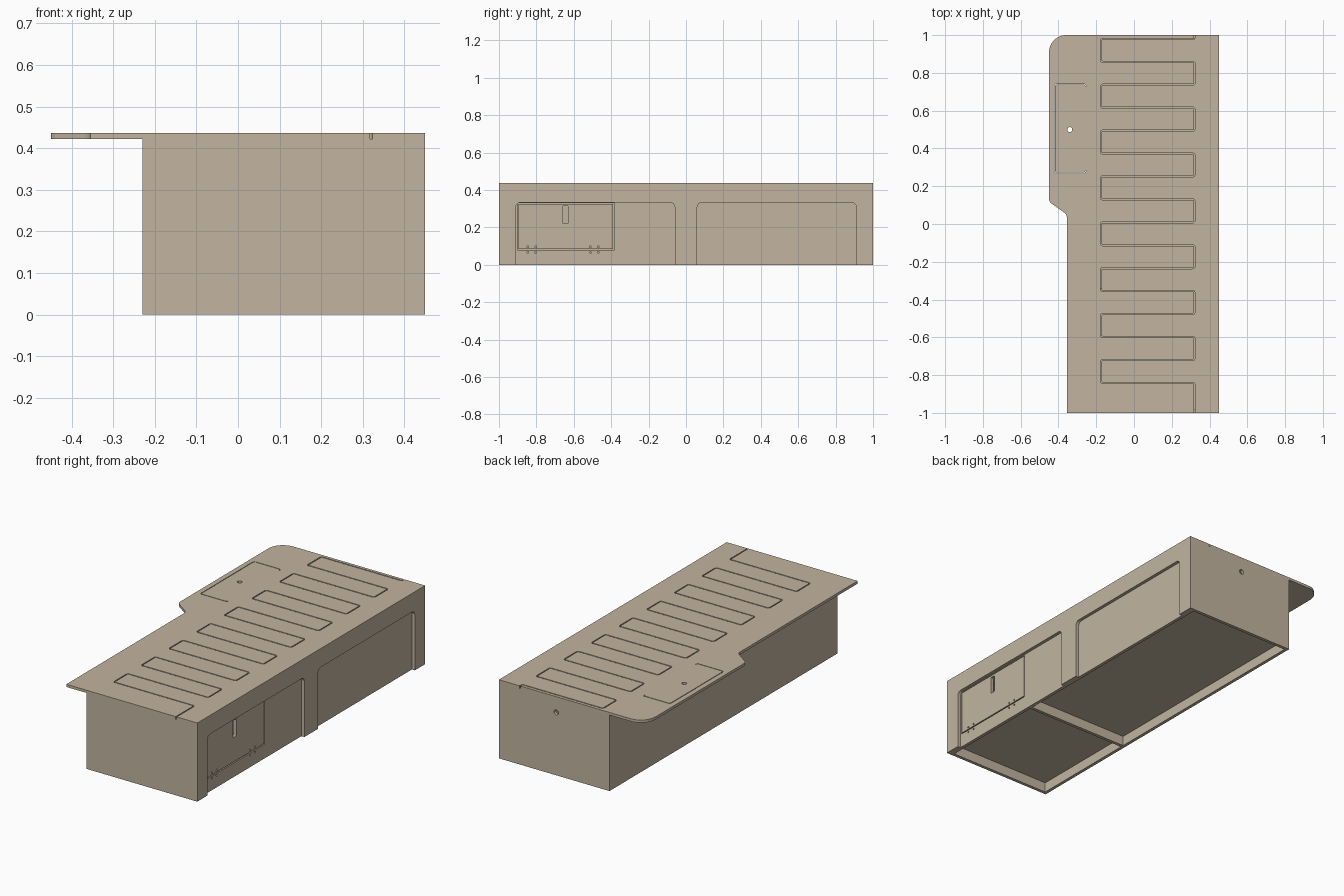
import bpy, bmesh, math
from mathutils import Vector

if "Cube" in bpy.data.objects:
    bpy.data.objects.remove(bpy.data.objects["Cube"])

T = 0.018          # wall panel thickness
ZT, H = 0.422, 0.437   # underside and top of the bed board

mat = bpy.data.materials.new("plywood tan")
mat.diffuse_color = (0.54, 0.46, 0.35, 1)
mat.use_nodes = True
mat.node_tree.nodes["Principled BSDF"].inputs["Base Color"].default_value = mat.diffuse_color


def rounded(pts, r, closed=False, n=4):
    """Round the corners of a polyline; r is one radius or one per point."""
    rs = r if isinstance(r, (list, tuple)) else [r] * len(pts)
    out = []
    for i, p in enumerate(pts):
        if rs[i] == 0 or (not closed and i in (0, len(pts) - 1)):
            out.append(p)
            continue
        p = Vector(p)
        a, b = Vector(pts[i - 1]) - p, Vector(pts[(i + 1) % len(pts)]) - p
        ang = a.angle(b)
        d = min(rs[i] / math.tan(ang / 2), a.length * 0.48, b.length * 0.48)
        s, e = p + a.normalized() * d, p + b.normalized() * d
        c = p + (a.normalized() + b.normalized()).normalized() * (d / math.cos(ang / 2))
        rad = (s - c).length
        for k in range(n + 1):
            q = (s - c).lerp(e - c, k / n).normalized() * rad + c
            out.append((q.x, q.y))
    return out


def offset(pts, d):
    """Shift an open polyline sideways with mitred corners."""
    vs = [Vector(p) for p in pts]
    nor = []
    for a, b in zip(vs, vs[1:]):
        t = (b - a).normalized()
        nor.append(Vector((-t.y, t.x)))
    out = []
    for i, v in enumerate(vs):
        n1, n2 = nor[max(i - 1, 0)], nor[min(i, len(nor) - 1)]
        m = (n1 + n2) / (1 + n1.dot(n2))
        q = v + m * d
        out.append((q.x, q.y))
    return out


def rect(u0, u1, v0, v1):
    return [(u0, v0), (u1, v0), (u1, v1), (u0, v1)]


def circle(u, v, r, n=16):
    return [(u + r * math.cos(2 * math.pi * k / n), v + r * math.sin(2 * math.pi * k / n))
            for k in range(n)]


def plate(name, loops, axis, lo, hi):
    """Flat board with holes: nested loops filled and extruded along an axis."""
    cu = bpy.data.curves.new(name, 'CURVE')
    cu.dimensions = '2D'
    cu.fill_mode = 'BOTH'
    cu.extrude = (hi - lo) / 2
    for lp in loops:
        s = cu.splines.new('POLY')
        s.points.add(len(lp) - 1)
        for pt, (u, v) in zip(s.points, lp):
            pt.co = (u, v, 0, 1)
        s.use_cyclic_u = True
        s.use_smooth = False
    tmp = bpy.data.objects.new(name + "_tmp", cu)
    bpy.context.collection.objects.link(tmp)
    dg = bpy.context.evaluated_depsgraph_get()
    me = bpy.data.meshes.new_from_object(tmp.evaluated_get(dg))
    bpy.data.objects.remove(tmp)
    mid = (lo + hi) / 2
    for vert in me.vertices:
        u, v, w = vert.co
        w += mid
        vert.co = {'z': (u, v, w), 'x': (w, u, v), 'y': (u, w, v)}[axis]
    bm = bmesh.new()
    bm.from_mesh(me)
    bmesh.ops.remove_doubles(bm, verts=bm.verts, dist=1e-5)
    bmesh.ops.recalc_face_normals(bm, faces=bm.faces)
    for f in bm.faces:
        f.smooth = False
        f.material_index = 0
    bm.to_mesh(me)
    bm.free()
    me.materials.clear()
    me.materials.append(mat)
    ob = bpy.data.objects.new(name, me)
    bpy.context.collection.objects.link(ob)
    return ob


# Serpentine cut that splits the bed board into two interlocking combs
XL, XR, W = -0.175, 0.32, 0.003
path = [(XR, 1.0)]
for k in range(16):
    y = 0.98 - 0.1214 * k
    path += [(XR, y), (XL, y)] if k % 2 == 0 else [(XL, y), (XR, y)]
path.append((XR, -1.0))
path = rounded(path, 0.01)
sideA, sideB = offset(path, W), offset(path, -W)
if sideA[0][0] < sideB[0][0]:
    left_edge, right_edge = sideA, sideB
else:
    left_edge, right_edge = sideB, sideA

# Fixed comb with the widened head end, hatch cut and finger hole
outline = rounded([(-0.355, -1), (-0.355, 0.05), (-0.45, 0.118), (-0.45, 1), (0, 1)],
                  [0, 0.035, 0.03, 0.09, 0], n=8)
hatch = rounded([(-0.255, 0.728), (-0.262, 0.74), (-0.42, 0.74), (-0.42, 0.27),
                 (-0.262, 0.27), (-0.255, 0.282)], [0, 0, 0.012, 0.012, 0, 0])
hatch_slot = offset(hatch, 0.002) + offset(hatch, -0.002)[::-1]
plate("bed_board_fixed", [outline + left_edge, hatch_slot, circle(-0.34, 0.5, 0.013)],
      'z', ZT, H)
# Sliding comb
plate("bed_board_sliding", [[(0.45, -1), (0.45, 1)] + right_edge], 'z', ZT, H)

# Front frame with two arched openings down to the floor
frame = [(-1, 0)]
for y0, y1 in ((-0.91, -0.06), (0.06, 0.91)):
    frame += rounded([(y0, 0), (y0, 0.333), (y1, 0.333), (y1, 0)], 0.025, n=6)
frame += [(1, 0), (1, ZT), (-1, ZT)]
plate("front_frame", [frame], 'x', 0.45 - T, 0.45)

# Recessed front panel with door cut, handle slot and hinge screw holes
panel = [rect(-1 + T, 1 - T, 0, ZT),
         rect(-0.902, -0.383, 0.078, 0.330),
         rect(-0.896, -0.389, 0.084, 0.326),
         rounded(rect(-0.659, -0.631, 0.22, 0.315), 0.004, True)]
for yc in (-0.825, -0.49):
    for dy in (-0.021, 0.021):
        for z in (0.066, 0.096):
            panel.append(circle(yc + dy, z, 0.005, 10))
plate("front_panel_with_door", panel, 'x', 0.45 - 2 * T, 0.45 - T)

# End walls, the head end has a cable hole
plate("end_wall_foot", [rect(-0.23, 0.45 - T, 0, ZT)], 'y', -1, -1 + T)
plate("end_wall_head", [rect(-0.23, 0.45 - T, 0, ZT), circle(0.097, 0.35, 0.014)],
      'y', 1 - T, 1)

# Back wall, raised floor and inner divider
plate("back_wall", [rect(-1 + T, 1 - T, 0, ZT)], 'x', -0.23, -0.23 + T)
inner = (-0.23 + T, 0.45 - 2 * T)
plate("divider", [rect(*inner, 0, ZT)], 'y', -0.36, -0.36 + T)
plate("floor_small", [rect(*inner, -1 + T, -0.36)], 'z', 0.055, 0.055 + T)
plate("floor_large", [rect(*inner, -0.36 + T, 1 - T)], 'z', 0.055, 0.055 + T)
